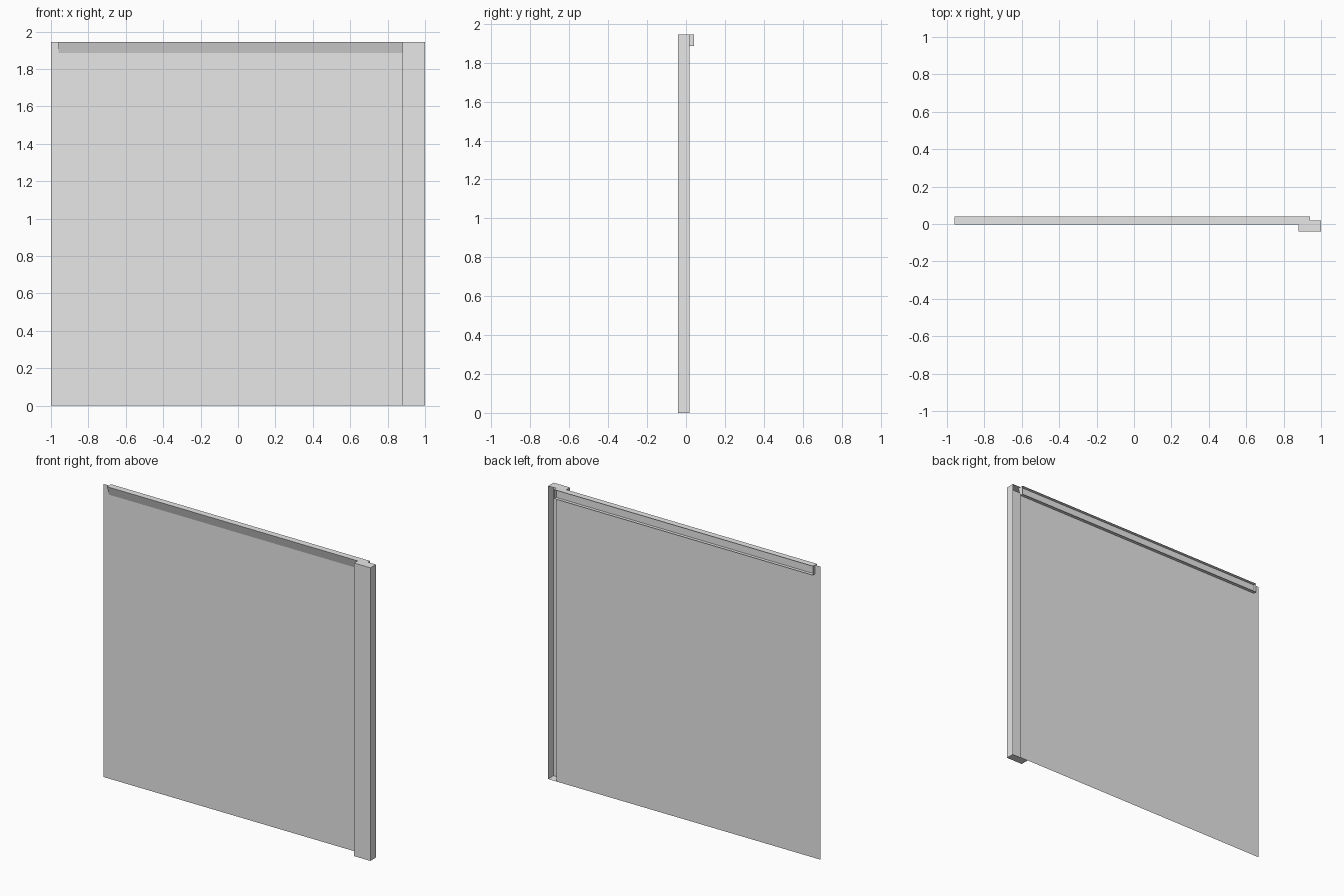
import bpy
import bmesh
from mathutils import Vector

cube = bpy.data.objects.get("Cube")
if cube:
    bpy.data.objects.remove(cube, do_unlink=True)

grey = bpy.data.materials.new("plain_grey")
grey.use_nodes = True
colour = (0.8, 0.8, 0.8, 1)
grey.diffuse_color = colour
grey.node_tree.nodes["Principled BSDF"].inputs["Base Color"].default_value = colour

HEIGHT = 1.945
SHEET_Y = 0.018   # plane of the sheet
DEPTH = 0.04      # furthest reach in front and behind


def folded_sheet(name, profile, offset, caps=False):
    """Sweep an open profile along offset; caps close its two ends."""
    bm = bmesh.new()
    start = [bm.verts.new(p) for p in profile]
    end = [bm.verts.new(Vector(p) + Vector(offset)) for p in profile]
    for i in range(len(profile) - 1):
        bm.faces.new((start[i], start[i + 1], end[i + 1], end[i]))
    if caps:
        bm.faces.new(start[::-1])
        bm.faces.new(end)
    mesh = bpy.data.meshes.new(name)
    bm.to_mesh(mesh)
    bm.free()
    mesh.materials.append(grey)
    obj = bpy.data.objects.new(name, mesh)
    bpy.context.collection.objects.link(obj)
    return obj


# Main flat sheet, stopping short of the post's outer wall
folded_sheet("panel", [(-1, SHEET_Y, 0), (0.94, SHEET_Y, 0)], (0, 0, HEIGHT))

# Side post: a capped channel, open at the back beyond the sheet
folded_sheet("side_post",
             [(0.88, SHEET_Y, 0), (0.88, -DEPTH, 0), (1, -DEPTH, 0), (1, SHEET_Y, 0)],
             (0, 0, HEIGHT), caps=True)

# Top rail: sloping front, open trough behind
rail_low = HEIGHT - 0.06
folded_sheet("top_rail",
             [(-0.96, DEPTH, HEIGHT), (-0.96, -0.002, HEIGHT),
              (-0.96, SHEET_Y - 0.001, rail_low), (-0.96, DEPTH, rail_low)],
             (1.9, 0, 0), caps=True)
